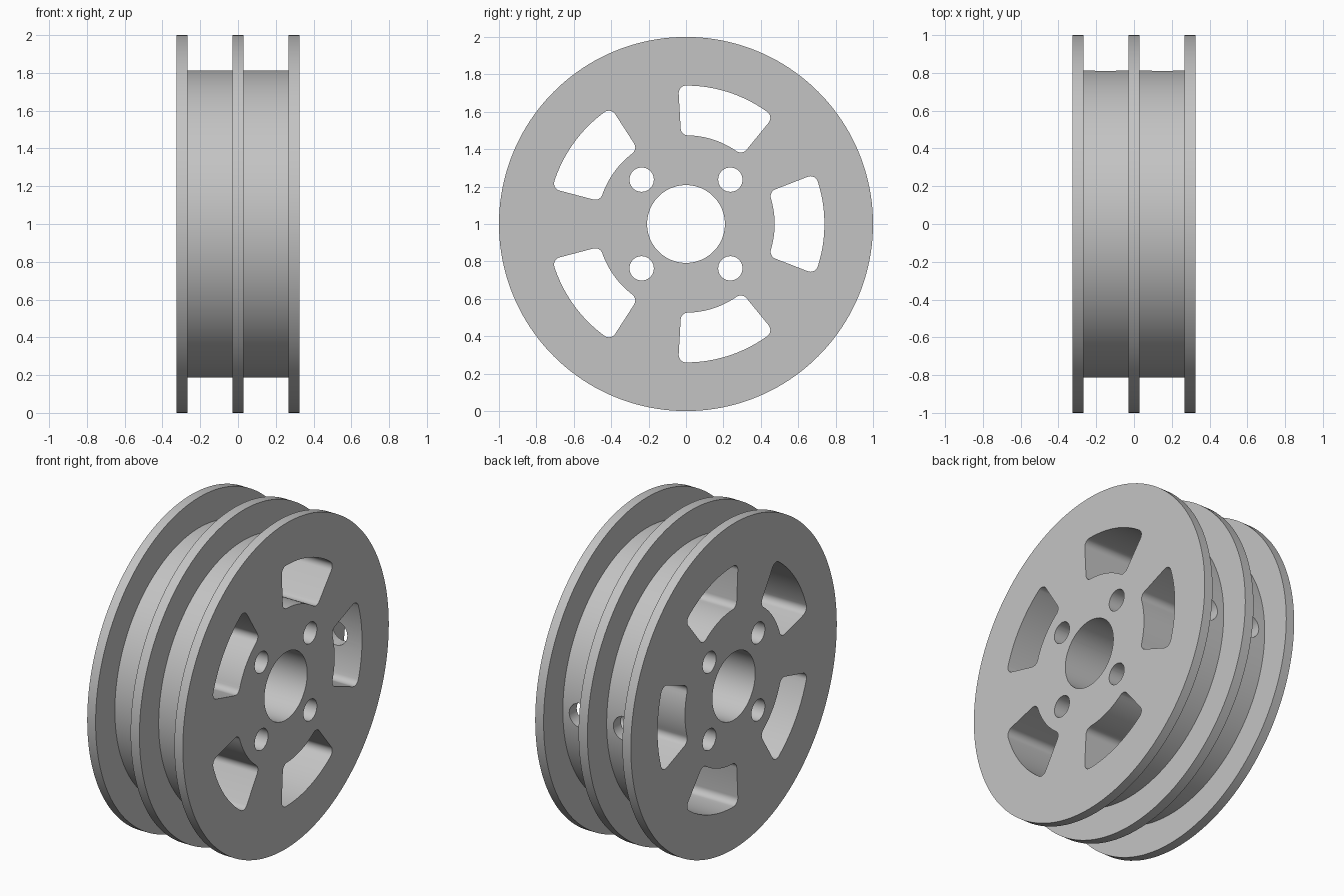
import bpy, bmesh
from math import sin, cos, pi, radians, asin

cube = bpy.data.objects.get("Cube")
if cube:
    bpy.data.objects.remove(cube, do_unlink=True)

AXLE_Z = 1.0
SEGMENTS = 160

# Single plain metal colour
metal = bpy.data.materials.new("light_grey_metal")
metal.use_nodes = True
grey = (0.55, 0.55, 0.55, 1)
metal.diffuse_color = grey
metal.node_tree.nodes["Principled BSDF"].inputs["Base Color"].default_value = grey


def finish(name, bm):
    """Turn a bmesh into an object centred on the axle."""
    bmesh.ops.recalc_face_normals(bm, faces=bm.faces)
    mesh = bpy.data.meshes.new(name)
    bm.to_mesh(mesh)
    bm.free()
    obj = bpy.data.objects.new(name, mesh)
    obj.location.z = AXLE_Z
    mesh.materials.append(metal)
    bpy.context.collection.objects.link(obj)
    return obj


def arc(cy, cz, r, a0, a1, n):
    return [(cy + r * cos(a0 + (a1 - a0) * i / n),
             cz + r * sin(a0 + (a1 - a0) * i / n)) for i in range(n + 1)]


def circle(cy, cz, r, n):
    return arc(cy, cz, r, 0, 2 * pi, n)[:-1]


def prism(bm, outline, x=0.4):
    """Extrude a (y, z) outline right through the wheel along x."""
    face = bm.faces.new([bm.verts.new((-x, y, z)) for y, z in outline])
    side = bmesh.ops.extrude_face_region(bm, geom=[face])
    verts = [v for v in side["geom"] if isinstance(v, bmesh.types.BMVert)]
    bmesh.ops.translate(bm, verts=verts, vec=(2 * x, 0, 0))


def window(mid, r_in=0.474, r_out=0.74, half=radians(21.2), f=0.04):
    """Ring-sector outline with rounded corners."""
    ro, ri = r_out - f, r_in + f
    po, pi_ = half - asin(f / ro), half - asin(f / ri)
    q = pi / 2
    pts = arc(0, 0, r_out, -po, po, 20)
    pts += arc(ro * cos(po), ro * sin(po), f, po, half + q, 8)[1:]
    pts += arc(ri * cos(pi_), ri * sin(pi_), f, half + q, pi_ + pi, 8)
    pts += arc(0, 0, r_in, pi_, -pi_, 16)[1:]
    pts += arc(ri * cos(pi_), -ri * sin(pi_), f, pi - pi_, 3 * q - half, 8)[1:]
    pts += arc(ro * cos(po), -ro * sin(po), f, 3 * q - half, 2 * pi - po, 8)[:-1]
    c, s = cos(mid), sin(mid)
    return [(y * c - z * s, y * s + z * c) for y, z in pts]


# Wheel body: three flanges and two drum channels, as (x, radius) steps
half_profile = [(0.03, 1.0), (0.03, 0.813), (0.268, 0.813), (0.268, 1.0), (0.325, 1.0)]
profile = [(-x, r) for x, r in reversed(half_profile)] + half_profile
bm = bmesh.new()
rings = [[bm.verts.new((x, y, z)) for y, z in circle(0, 0, r, SEGMENTS)]
         for x, r in profile]
for a, b in zip(rings, rings[1:]):
    for i in range(SEGMENTS):
        j = (i + 1) % SEGMENTS
        bm.faces.new((a[i], a[j], b[j], b[i]))
bm.faces.new(rings[0])
bm.faces.new(rings[-1])
wheel = finish("double_groove_wheel", bm)

# Axial openings: bore, four bolt holes and five windows
bm = bmesh.new()
prism(bm, circle(0, 0, 0.208, 80))
for sy in (-1, 1):
    for sz in (-1, 1):
        prism(bm, circle(0.237 * sy, 0.237 * sz, 0.065, 40))
for k in range(5):
    prism(bm, window(radians(72 * k)))
axial = finish("axial_cutter", bm)

# Radial holes: one through the drum wall in each channel, on the back side
bm = bmesh.new()
for cx in (-0.15, 0.15):
    ring = [bm.verts.new((cx + u, 0.6, v)) for u, v in circle(0, 0, 0.075, 40)]
    side = bmesh.ops.extrude_face_region(bm, geom=[bm.faces.new(ring)])
    verts = [v for v in side["geom"] if isinstance(v, bmesh.types.BMVert)]
    bmesh.ops.translate(bm, verts=verts, vec=(0, 0.3, 0))
radial = finish("radial_cutter", bm)

# Cut, then smooth the round walls
bpy.ops.object.select_all(action='DESELECT')
bpy.context.view_layer.objects.active = wheel
wheel.select_set(True)
for cutter in (axial, radial):
    cutter.hide_render = True
    mod = wheel.modifiers.new("cut", 'BOOLEAN')
    mod.operation = 'DIFFERENCE'
    mod.solver = 'EXACT'
    mod.object = cutter
    bpy.ops.object.modifier_apply(modifier=mod.name)
    bpy.data.objects.remove(cutter, do_unlink=True)
bpy.ops.object.shade_smooth_by_angle(angle=radians(30))
